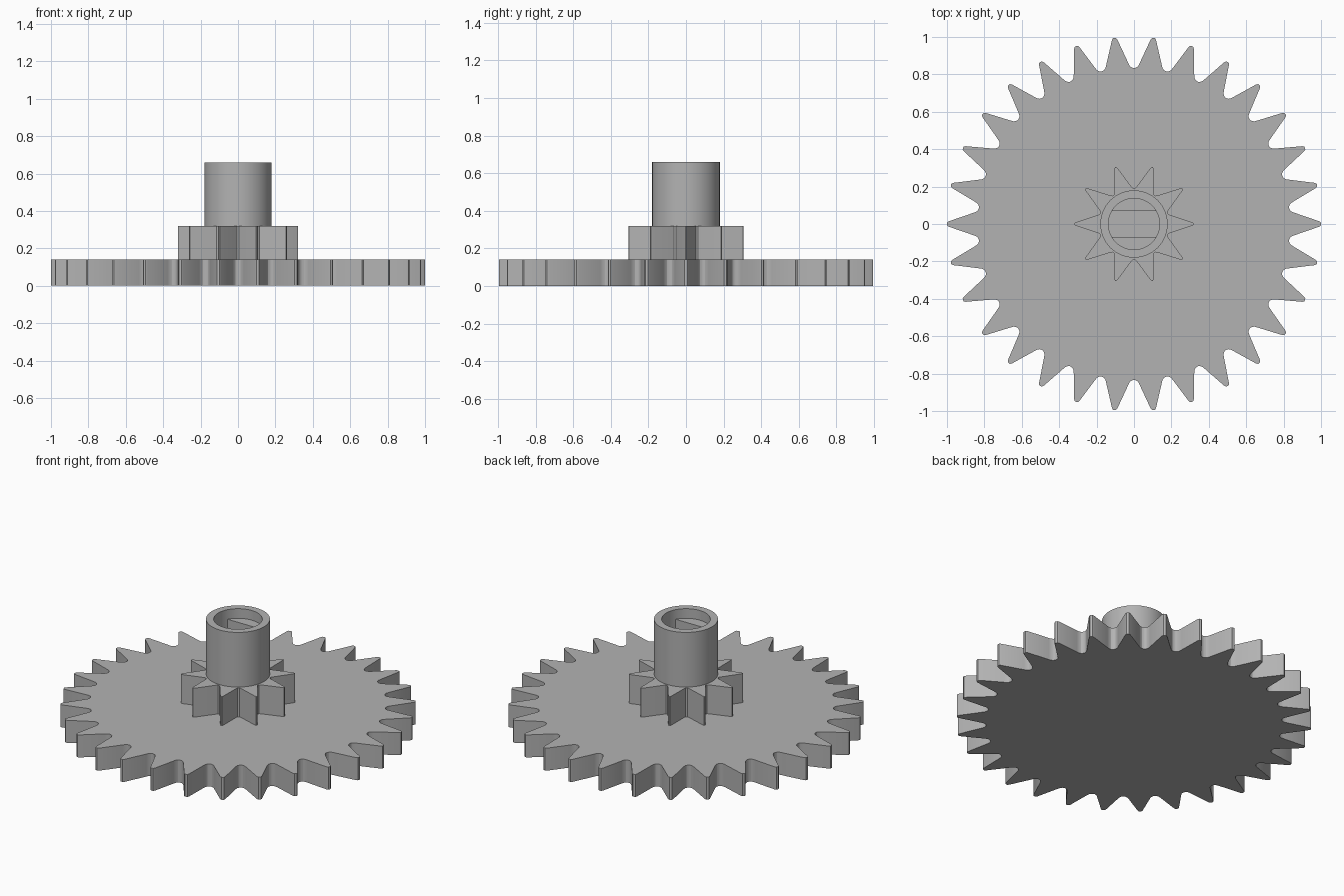
import bpy, bmesh
from math import sin, cos, radians, tau

if "Cube" in bpy.data.objects:
    bpy.data.objects.remove(bpy.data.objects["Cube"])

grey = bpy.data.materials.new("grey plastic")
grey.use_nodes = True
colour = (0.45, 0.45, 0.45, 1)
grey.diffuse_color = colour
grey.node_tree.nodes["Principled BSDF"].inputs["Base Color"].default_value = colour


def loft(name, loops):
    """Skin a stack of equal-length loops and cap both ends."""
    bm = bmesh.new()
    rings = [[bm.verts.new(p) for p in loop] for loop in loops]
    n = len(rings[0])
    for a, b in zip(rings, rings[1:]):
        for i in range(n):
            j = (i + 1) % n
            bm.faces.new((a[i], a[j], b[j], b[i]))
    bm.faces.new(rings[0][::-1])
    bm.faces.new(rings[-1])
    bmesh.ops.remove_doubles(bm, verts=bm.verts, dist=0.0001)
    bmesh.ops.recalc_face_normals(bm, faces=bm.faces)
    mesh = bpy.data.meshes.new(name)
    bm.to_mesh(mesh)
    bm.free()
    mesh.materials.append(grey)
    obj = bpy.data.objects.new(name, mesh)
    bpy.context.collection.objects.link(obj)
    bpy.ops.object.select_all(action="DESELECT")
    obj.select_set(True)
    bpy.context.view_layer.objects.active = obj
    bpy.ops.object.shade_smooth_by_angle(angle=radians(25))


def gear(name, teeth, half_tooth, z0, z1):
    """half_tooth: (radius, degrees from tooth centre), tip to root."""
    tooth = [(r, -a) for r, a in reversed(half_tooth)] + half_tooth
    outline = []
    for t in range(teeth):
        for r, a in tooth:
            angle = tau * t / teeth + radians(a)
            outline.append((r * cos(angle), r * sin(angle)))
    loft(name, [[(x, y, z) for x, y in outline] for z in (z0, z1)])


# Large wheel and small pinion
gear("large_gear", 30, [(1.0, 0.4), (0.992, 0.8), (0.86, 4.0), (0.846, 4.45),
                        (0.837, 5.1), (0.834, 5.8)], 0, 0.14)
gear("small_gear", 10, [(0.32, 0.6), (0.312, 1.6), (0.197, 14.5),
                        (0.19, 16.5)], 0.14, 0.32)


# Hub with a round mouth that steps down to a bore with two flats
def ring(radius, z, flat=1.0, n=72):
    return [(radius * cos(tau * i / n),
             max(-flat, min(flat, radius * sin(tau * i / n))), z) for i in range(n)]


bore = 0.137
loft("hub", [ring(0.18, 0.32), ring(0.18, 0.66), ring(bore, 0.66), ring(bore, 0.6),
             ring(bore, 0.6, bore / 2), ring(bore, 0.33, bore / 2)])
